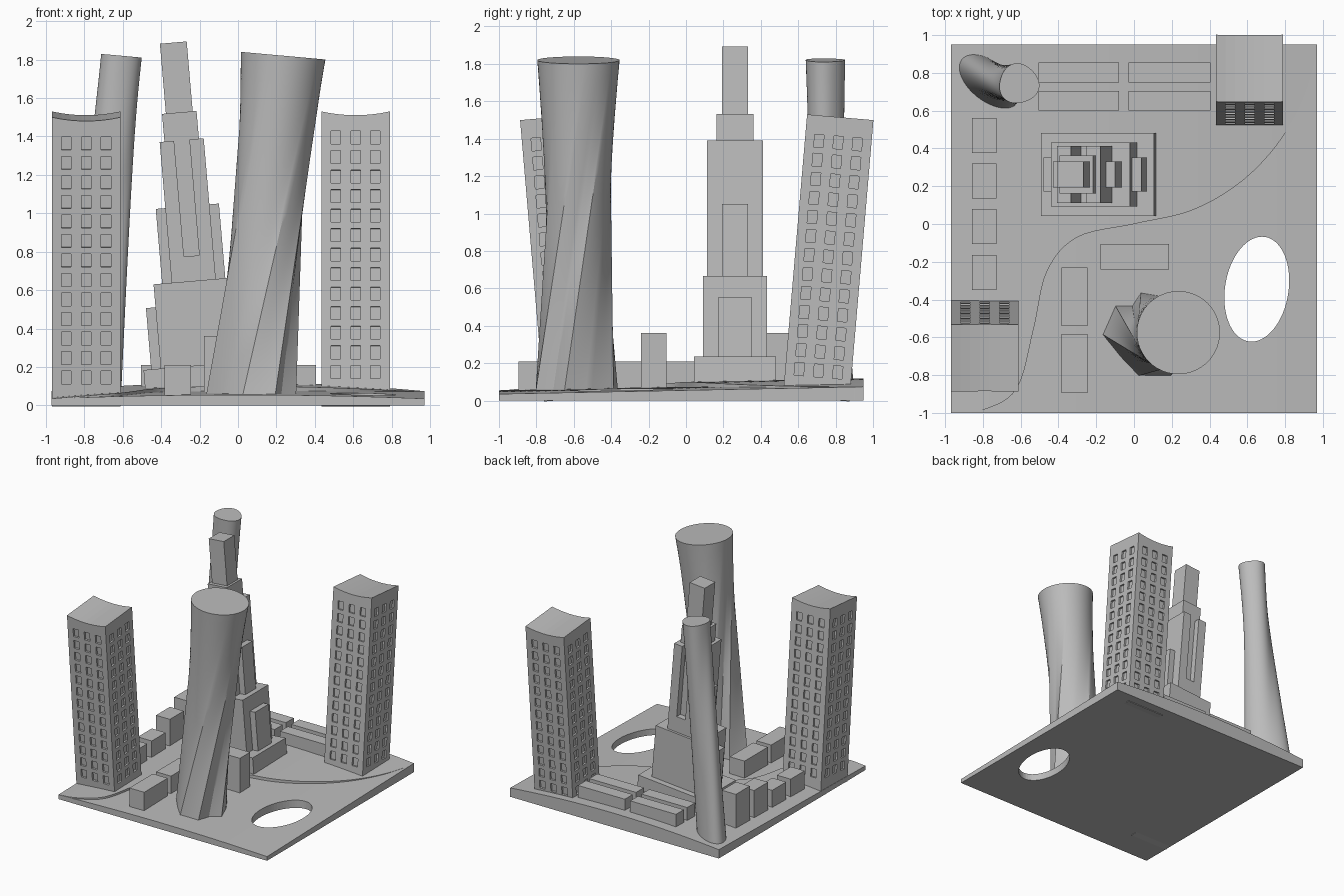
import bpy, bmesh, math
from math import sin, cos, radians, pi
from mathutils import Matrix, Vector

cube = bpy.data.objects.get("Cube")
if cube:
    bpy.data.objects.remove(cube, do_unlink=True)

GREY = (0.5, 0.5, 0.5, 1)
grey = bpy.data.materials.new("plain grey")
grey.use_nodes = True
grey.diffuse_color = GREY
grey.node_tree.nodes["Principled BSDF"].inputs["Base Color"].default_value = GREY

LEAN = radians(4.9)


def finish(bm, name, smooth=False):
    """Turn a bmesh into a named object."""
    bmesh.ops.remove_doubles(bm, verts=bm.verts, dist=0.0002)
    bmesh.ops.recalc_face_normals(bm, faces=bm.faces)
    mesh = bpy.data.meshes.new(name)
    bm.to_mesh(mesh)
    bm.free()
    mesh.materials.append(grey)
    obj = bpy.data.objects.new(name, mesh)
    bpy.context.collection.objects.link(obj)
    if smooth:
        bpy.ops.object.select_all(action='DESELECT')
        obj.select_set(True)
        bpy.context.view_layer.objects.active = obj
        bpy.ops.object.shade_smooth_by_angle(angle=radians(30))
    return obj


def block(bm, x0, x1, y0, y1, z0, z1):
    size = Matrix.Diagonal((x1 - x0, y1 - y0, z1 - z0, 1))
    mid = Matrix.Translation(((x0 + x1) / 2, (y0 + y1) / 2, (z0 + z1) / 2))
    bmesh.ops.create_cube(bm, size=1, matrix=mid @ size)


# Ground: two gently domed terraces meeting along a winding edge
shore = [(-.97, -.998), (-.8, -.985), (-.62, -.87), (-.53, -.55), (-.46, -.25), (-.3, -.07),
         (0, .0), (.3, .07), (.55, .21), (.75, .41), (.89, .65), (.97, .9)]


def spline(points, steps=6):
    pts = [Vector(p) for p in points]
    pts = [2 * pts[0] - pts[1]] + pts + [2 * pts[-1] - pts[-2]]
    out = []
    for a, b, c, d in zip(pts, pts[1:], pts[2:], pts[3:]):
        for k in range(steps):
            t = k / steps
            out.append(0.5 * (2 * b + (c - a) * t + (2 * a - 5 * b + 4 * c - d) * t * t
                              + (3 * b - a - 3 * c + d) * t ** 3))
    return out + [pts[-2]]


def terrace(name, low, high, step):
    """Solid between two y limits for each x, with a domed top."""
    bm = bmesh.new()
    rows = 10
    top, bottom = [], []
    for p in spline(shore):
        ys = [low(p) + (high(p) - low(p)) * j / rows for j in range(rows + 1)]
        dome = max(0, 1 - (p.x / .97) ** 2)
        top.append([bm.verts.new((p.x, y, .055 + .02 * y + (.02 + step) * dome)) for y in ys])
        bottom.append([bm.verts.new((p.x, y, 0)) for y in ys])
    for i in range(len(top) - 1):
        for j in range(rows):
            for g in (top, bottom):
                bm.faces.new((g[i][j], g[i + 1][j], g[i + 1][j + 1], g[i][j + 1]))
        for j in (0, rows):
            bm.faces.new((top[i][j], top[i + 1][j], bottom[i + 1][j], bottom[i][j]))
    for i in (0, -1):
        for j in range(rows):
            bm.faces.new((top[i][j], top[i][j + 1], bottom[i][j + 1], bottom[i][j]))
    return finish(bm, name, True)


terrace("upper_ground", lambda p: p.y, lambda p: .95, .025)
lower = terrace("lower_ground", lambda p: -1, lambda p: p.y, 0)

# Oval opening through the lower ground
bm = bmesh.new()
bmesh.ops.create_cone(bm, cap_ends=True, segments=64, radius1=1, radius2=1, depth=1,
                      matrix=Matrix.Translation((.65, -.345, 0)) @ Matrix.Rotation(radians(-9), 4, 'Z')
                      @ Matrix.Diagonal((.168, .28, 1, 1)))
cutter = finish(bm, "opening_cutter")
cutter.hide_render = True
cut = lower.modifiers.new("opening", 'BOOLEAN')
cut.operation = 'DIFFERENCE'
cut.object = cutter
bpy.context.view_layer.objects.active = lower
bpy.ops.object.modifier_apply(modifier="opening")
bpy.data.objects.remove(cutter, do_unlink=True)


# Leaning slab towers with recessed windows and a sagging roof
def window_tower(name, x, y, lean):
    bm = bmesh.new()
    half, height, pitch = .178, 1.46, .102
    xs = [-half] + [c + s for c in (-.103, 0, .103) for s in (-.025, .025)] + [half]
    zs = [-.05] + [.1 + pitch * r + s for r in range(13) for s in (-.034, .034)] + [height]

    def place(u, v, z, turn):
        for _ in range(turn):
            u, v = -v, u
        sag = .02 * (1 - (u / half) ** 2) if z == height else 0
        return bm.verts.new((u, v, z - sag))

    windows = []
    for turn in range(4):
        for i in range(7):
            for j in range(len(zs) - 1):
                corners = ((i, j), (i + 1, j), (i + 1, j + 1), (i, j + 1))
                face = bm.faces.new([place(xs[a], -half, zs[b], turn) for a, b in corners])
                if i % 2 and j % 2:
                    windows.append(face)
    for a, b in zip(xs, xs[1:]):
        for z in (zs[0], height):
            bm.faces.new([place(u, v, z, 0) for u, v in ((a, -half), (b, -half), (b, half), (a, half))])
    bmesh.ops.remove_doubles(bm, verts=bm.verts, dist=0.0002)
    bmesh.ops.recalc_face_normals(bm, faces=bm.faces)
    for face in bmesh.ops.extrude_discrete_faces(bm, faces=windows)["faces"]:
        face.normal_update()
        bmesh.ops.translate(bm, verts=face.verts, vec=face.normal * -.015)
    bm.transform(Matrix.Translation((x, y, .06)) @ Matrix.Rotation(lean, 4, 'X'))
    finish(bm, name)


window_tower("front_left_window_tower", -.79, -.585, LEAN)
window_tower("back_right_window_tower", .612, .7, -LEAN)

# Stepped tower leaning sideways: (half width, half depth, height)
bm = bmesh.new()
tiers = [(.30, .22, .15), (.21, .17, .59), (.26, .09, .47), (.165, .07, .98), (.115, .15, .72),
         (.115, .1, 1.325), (.09, .1, 1.47), (.07, .07, 1.835)]
for w, d, h in tiers:
    block(bm, -w, w, -d, d, -.03, h)
for side in (-1, 1):
    near, far = sorted((side * .04, side * .115))
    block(bm, near, far, -.15, .15, .3, 1.325)
bm.transform(Matrix.Translation((-.18, .262, .06)) @ Matrix.Rotation(-LEAN, 4, 'Y'))
finish(bm, "stepped_tower")


# Twisted towers: straight rulings from a base outline to a turned round top
def twisted_tower(name, outline, base, top, radius, twist, lobes=0):
    bm = bmesh.new()
    rings = 24
    grid = []
    for px, py in outline:
        a = math.atan2(py, px) + twist
        r = radius * (1 + lobes * cos(3 * a + .8))
        low = Vector((base[0] + px, base[1] + py, .03))
        high = Vector((top[0] + r * cos(a), top[1] + r * sin(a), top[2] - .09 * r * cos(a)))
        grid.append([bm.verts.new(low.lerp(high, k / rings)) for k in range(rings + 1)])
    for i in range(len(grid)):
        a, b = grid[i - 1], grid[i]
        for k in range(rings):
            bm.faces.new((a[k], b[k], b[k + 1], a[k + 1]))
    bm.faces.new([col[0] for col in grid])
    bm.faces.new([col[-1] for col in grid])
    finish(bm, name, True)


# Fluted base as (angle, radius) corners
star = [(20, .2), (62, .23), (97, .23), (115, .175), (136, .23), (178, .235), (218, .18),
        (258, .22), (300, .25), (322, .2), (345, .245)]
corners = [Vector((r * cos(radians(a)), r * sin(radians(a)))) for a, r in star]
fluted = [a.lerp(b, k / 8) for a, b in zip(corners, corners[1:] + corners[:1]) for k in range(8)]
twisted_tower("fluted_twisted_tower", fluted, (.065, -.59), (.235, -.575, 1.82), .22, radians(70))

turn = Matrix.Rotation(radians(-40), 2)
oval = [turn @ Vector((.19 * cos(k * pi / 36), .105 * sin(k * pi / 36))) for k in range(72)]
twisted_tower("oval_twisted_tower", oval, (-.77, .755), (-.61, .742, 1.82), .105, radians(60), .05)

# Low buildings: (x range, y range, roof height)
houses = [(x0, x1, y0, y1, .21) for x0, x1 in ((-.505, -.08), (-.03, .405))
          for y0, y1 in ((.75, .855), (.6, .705))]
houses += [(-.857, -.728, y, y + .185, h)
           for y, h in ((.377, .36), (.135, .3), (-.105, .21), (-.35, .21))]
houses += [(-.383, -.245, -.54, -.23, .21), (-.383, -.245, -.895, -.583, .21),
           (-.177, .185, -.24, -.105, .36)]
for n, (x0, x1, y0, y1, h) in enumerate(houses, 1):
    bm = bmesh.new()
    block(bm, x0, x1, y0, y1, .02, h)
    finish(bm, f"low_building_{n}")
